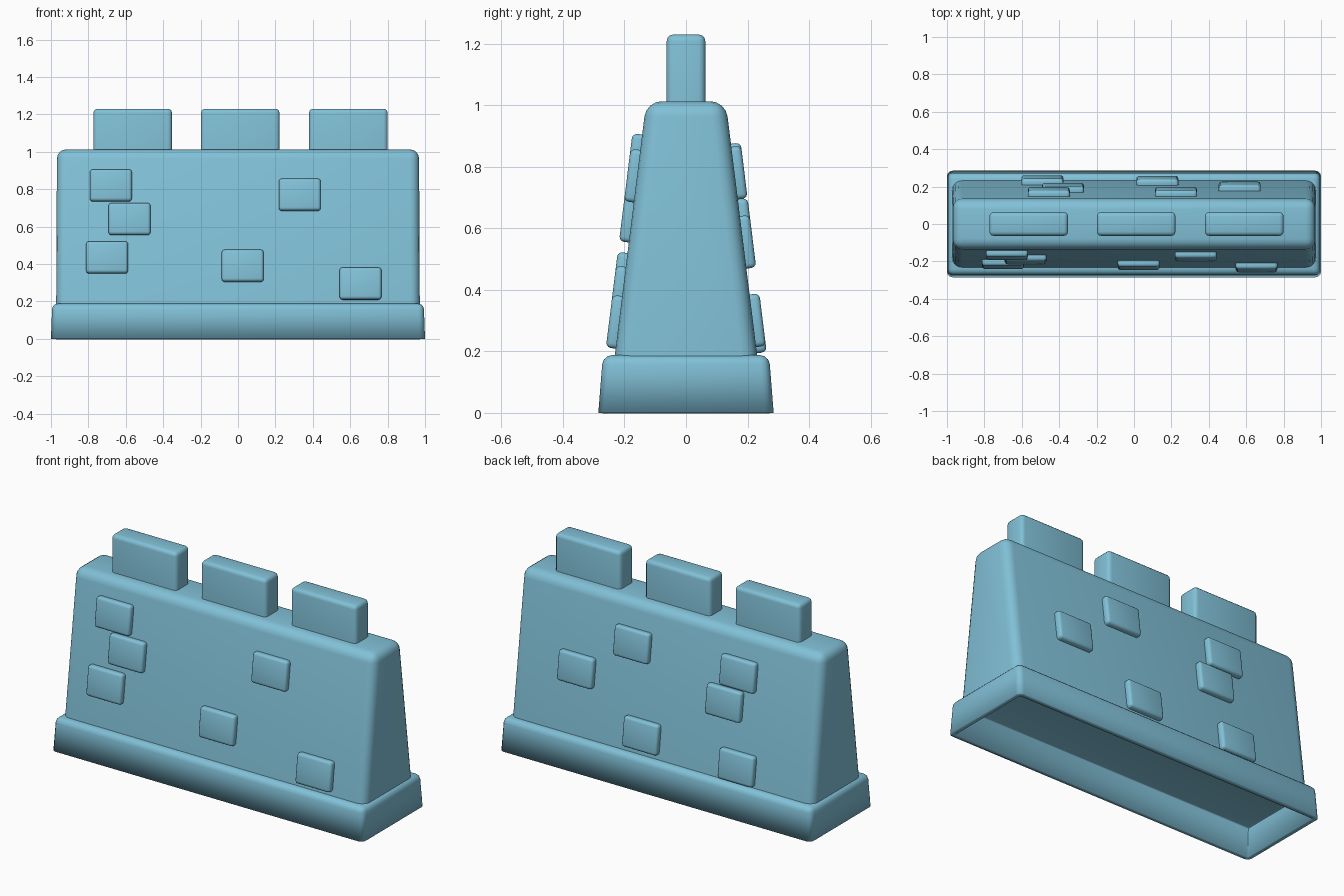
import bpy, bmesh, math
from mathutils import Matrix

if "Cube" in bpy.data.objects:
    bpy.data.objects.remove(bpy.data.objects["Cube"])

blue = bpy.data.materials.new("sky_blue_plastic")
blue.diffuse_color = (0.22, 0.53, 0.68, 1)
blue.use_nodes = True
blue.node_tree.nodes["Principled BSDF"].inputs["Base Color"].default_value = blue.diffuse_color


def block(name, bottom, top, z0, z1, bevel, segments, open_bottom=False, round_bottom=False):
    """Tapered box given by half sizes (x, y) at bottom and top, with rounded edges."""
    bm = bmesh.new()
    bmesh.ops.create_cube(bm, size=2)
    for v in bm.verts:
        hx, hy = top if v.co.z > 0 else bottom
        v.co = (v.co.x * hx, v.co.y * hy, z1 if v.co.z > 0 else z0)
    edges = [e for e in bm.edges
             if round_bottom or max(v.co.z for v in e.verts) > z0 + 1e-4]
    bmesh.ops.bevel(bm, geom=edges, offset=bevel, segments=segments,
                    profile=0.5, affect='EDGES')
    if open_bottom:
        faces = [f for f in bm.faces if all(v.co.z < z0 + 1e-4 for v in f.verts)]
        bmesh.ops.delete(bm, geom=faces, context='FACES')
    bmesh.ops.recalc_face_normals(bm, faces=bm.faces)
    if open_bottom:  # make sure the open shell faces outward
        roof = max(bm.faces, key=lambda f: f.calc_center_median().z)
        if roof.normal.z < 0:
            bmesh.ops.reverse_faces(bm, faces=bm.faces)
    mesh = bpy.data.meshes.new(name)
    bm.to_mesh(mesh)
    bm.free()
    mesh.materials.append(blue)
    ob = bpy.data.objects.new(name, mesh)
    bpy.context.collection.objects.link(ob)
    bpy.ops.object.select_all(action='DESELECT')
    ob.select_set(True)
    bpy.context.view_layer.objects.active = ob
    bpy.ops.object.shade_smooth_by_angle(angle=math.radians(40))
    return ob


# Hollow plinth, open underneath
plinth = block("plinth", (1.0, 0.285), (0.993, 0.27), 0, 0.188, 0.03, 3, open_bottom=True)
shell = plinth.modifiers.new("shell", 'SOLIDIFY')
shell.thickness = 0.028
shell.offset = -1
shell.use_even_offset = True

# Tapered wall
SLOPE = 0.124


def wall_half(z):
    return 0.231 - SLOPE * (z - 0.19)


block("wall", (0.972, wall_half(0.175)), (0.968, wall_half(1.013)), 0.175, 1.013, 0.05, 4)

# Battlements along the top
for i, x in enumerate((-0.563, 0.012, 0.59)):
    ob = block(f"battlement_{i + 1}", (0.21, 0.063), (0.21, 0.063), 0.97, 1.23, 0.022, 3)
    ob.location.x = x

# Raised bricks, tilted to lie on the sloping faces: (x, z) centres
front = [(-0.68, 0.82), (-0.58, 0.64), (-0.70, 0.435),
         (0.33, 0.77), (0.025, 0.39), (0.655, 0.295)]
back = [(-0.49, 0.28), (-0.38, 0.61), (-0.455, 0.79),
        (0.125, 0.30), (0.225, 0.78), (0.565, 0.555)]
for side, label, spots in ((-1, "front", front), (1, "back", back)):
    for i, (x, z) in enumerate(spots):
        ob = block(f"{label}_brick_{i + 1}", (0.112, 0.026), (0.112, 0.026),
                   -0.086, 0.086, 0.016, 3, round_bottom=True)
        ob.matrix_world = (Matrix.Translation((x, side * (wall_half(z) + 0.006), z))
                           @ Matrix.Rotation(side * math.atan(SLOPE), 4, 'X'))
